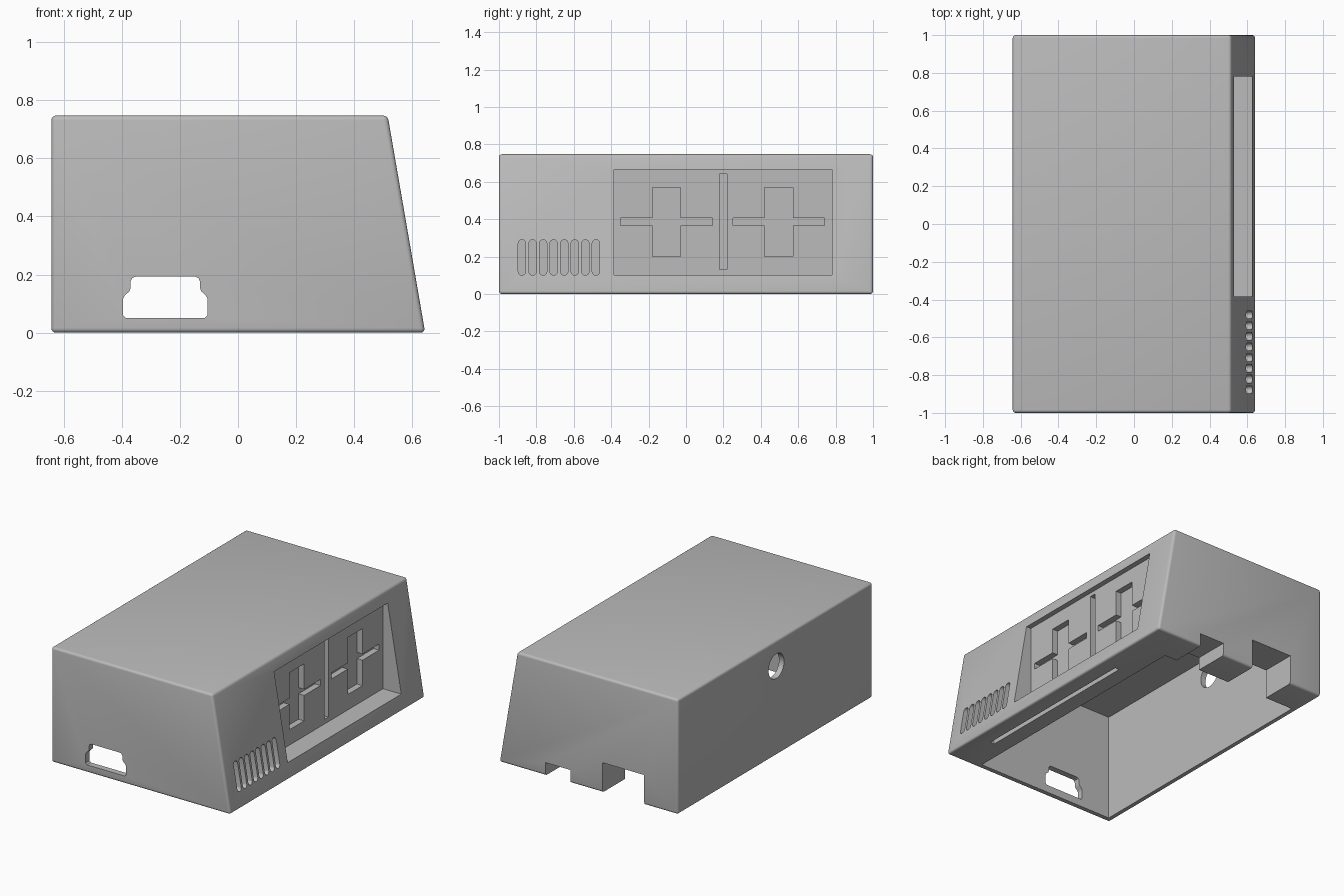
import bpy, bmesh, math

old = bpy.data.objects.get("Cube")
if old:
    bpy.data.objects.remove(old, do_unlink=True)

grey = bpy.data.materials.new("plain grey")
grey.use_nodes = True
grey.diffuse_color = (0.5, 0.5, 0.5, 1)
for node in grey.node_tree.nodes:
    if node.type == 'BSDF_PRINCIPLED':
        node.inputs["Base Color"].default_value = (0.5, 0.5, 0.5, 1)


def prism(name, outline, axis, lo, hi):
    """Extrude a 2D outline along one axis from lo to hi."""
    def place(u, v, w):
        return {'x': (w, u, v), 'y': (u, w, v), 'z': (u, v, w)}[axis]
    bm = bmesh.new()
    ends = [[bm.verts.new(place(u, v, w)) for u, v in outline] for w in (lo, hi)]
    for ring in ends:
        bm.faces.new(ring)
    n = len(outline)
    for i in range(n):
        j = (i + 1) % n
        bm.faces.new((ends[0][i], ends[0][j], ends[1][j], ends[1][i]))
    bmesh.ops.recalc_face_normals(bm, faces=bm.faces)
    mesh = bpy.data.meshes.new(name)
    bm.to_mesh(mesh)
    bm.free()
    mesh.materials.append(grey)
    obj = bpy.data.objects.new(name, mesh)
    bpy.context.collection.objects.link(obj)
    return obj


def rect(u0, u1, v0, v1):
    return [(u0, v0), (u1, v0), (u1, v1), (u0, v1)]


def capsule(u, v0, v1, r, steps=8):
    arc = [math.pi * i / steps for i in range(steps + 1)]
    top = [(u + r * math.cos(a), v1 - r + r * math.sin(a)) for a in arc]
    return top + [(u - r * math.cos(a), v0 + r - r * math.sin(a)) for a in arc]


def plus(u):
    """Cross outline: broad upright with a thin crossbar."""
    quarter = [(0.245, 0.02), (0.075, 0.02), (0.075, 0.185)]
    right = quarter + [(-a, b) for a, b in reversed(quarter)]
    full = right + [(-a, -b) for a, b in right]
    return [(u + a, 0.385 + b) for a, b in full]


def apply_modifier(obj, mod):
    bpy.context.view_layer.objects.active = obj
    bpy.ops.object.modifier_apply(modifier=mod.name)


# Wedge-fronted housing with rounded outer edges
housing = prism("housing", [(-0.642, 0), (0.644, 0), (0.515, 0.747), (-0.642, 0.747)],
                'y', -1, 1)
bevel = housing.modifiers.new("rounding", 'BEVEL')
bevel.width = 0.016
bevel.segments = 4
apply_modifier(housing, bevel)

cutters = [
    # Hollow inside, open at the bottom
    prism("cavity", rect(-0.605, 0.40, -0.96, 0.77), 'z', -0.1, 0.705),
    # Display recess and its sunken symbols
    prism("display_recess", rect(-0.385, 0.78, 0.1, 0.665), 'x', 0.495, 0.8),
    prism("first_symbol", plus(-0.104), 'x', 0.455, 0.6),
    prism("second_symbol", plus(0.496), 'x', 0.455, 0.6),
    prism("divider_groove", rect(0.178, 0.22, 0.13, 0.64), 'x', 0.455, 0.6),
    # Slot under the front edge
    prism("underside_slot", rect(0.505, 0.535, -0.72, 0.46), 'z', -0.1, 0.05),
    # Notches through the thick end wall
    prism("small_notch", rect(0.13, 0.31, -0.1, 0.085), 'y', 0.7, 1.2),
    prism("large_notch", rect(-0.40, -0.10, -0.1, 0.194), 'y', 0.7, 1.2),
    # Round hole in the rear wall
    prism("cable_hole", capsule(-0.01, 0.5, 0.66, 0.0799, 16), 'x', -0.8, -0.5),
]

# Stepped socket opening in the end wall
half = [(0.135, 0.05), (0.145, 0.06), (0.145, 0.118), (0.138, 0.13),
        (0.124, 0.142), (0.12, 0.152), (0.12, 0.175), (0.114, 0.188), (0.102, 0.193)]
socket = half + [(-u, v) for u, v in reversed(half)]
cutters.append(prism("socket_opening", [(u - 0.25, v) for u, v in socket],
                     'y', -1.2, -0.9))

# Row of vent slots
for i in range(8):
    cutters.append(prism("vent_slot", capsule(-0.877 + 0.0565 * i, 0.1, 0.29, 0.02),
                         'x', 0.56, 0.8))

for cutter in cutters:
    cutter.hide_render = True
    cut = housing.modifiers.new("cut", 'BOOLEAN')
    cut.operation = 'DIFFERENCE'
    cut.solver = 'EXACT'
    cut.object = cutter
    apply_modifier(housing, cut)
    bpy.data.objects.remove(cutter, do_unlink=True)

bpy.ops.object.select_all(action='DESELECT')
housing.select_set(True)
bpy.context.view_layer.objects.active = housing
bpy.ops.object.shade_smooth_by_angle(angle=math.radians(30))
